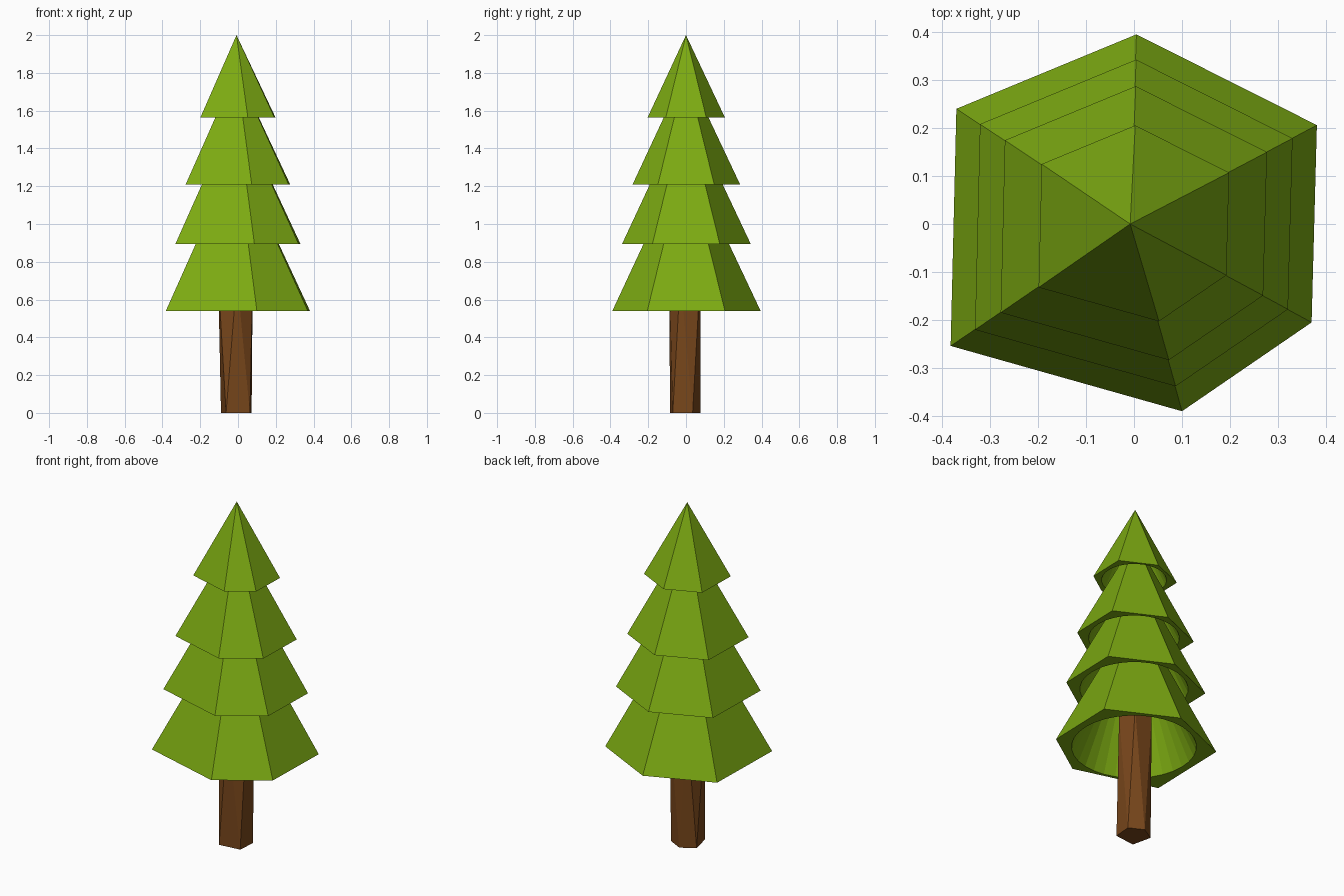
import bpy, bmesh
from math import sin, cos, pi

if "Cube" in bpy.data.objects:
    bpy.data.objects.remove(bpy.data.objects["Cube"])


def material(name, rgb):
    m = bpy.data.materials.new(name)
    m.diffuse_color = (*rgb, 1)
    m.use_nodes = True
    m.node_tree.nodes["Principled BSDF"].inputs["Base Color"].default_value = m.diffuse_color
    return m


def finish(bm, name, mat):
    bmesh.ops.recalc_face_normals(bm, faces=bm.faces[:])
    me = bpy.data.meshes.new(name)
    bm.to_mesh(me)
    bm.free()
    me.materials.append(mat)
    ob = bpy.data.objects.new(name, me)
    bpy.context.collection.objects.link(ob)
    return ob


def ring(bm, pts, z):
    return [bm.verts.new((x, y, z)) for x, y in pts]


def cone(bm, pts, z, tip):
    """Open-bottomed cone over an outline; returns its rim edges."""
    vs, apex = ring(bm, pts, z), bm.verts.new(tip)
    n = len(vs)
    for i in range(n):
        bm.faces.new((vs[i], vs[(i + 1) % n], apex))
    return [bm.edges.get((vs[i], vs[(i + 1) % n])) for i in range(n)]


leaf = material("leaf", (0.20, 0.40, 0.006))
bark = material("bark", (0.19, 0.062, 0.011))

# Foliage tiers: uneven hexagonal pyramids with a round conical hollow beneath
HEX = [(0.005, 0.395), (0.381, 0.206), (0.37, -0.205),
       (0.10, -0.39), (-0.382, -0.254), (-0.37, 0.24)]
CIRCLE = [(0.333 * cos(2 * pi * i / 32), 0.333 * sin(2 * pi * i / 32)) for i in range(32)]
TIERS = [(0.54, 1.0), (0.895, 0.867), (1.208, 0.727), (1.565, 0.52)]

for k, (z, s) in enumerate(TIERS):
    bm = bmesh.new()
    rim = cone(bm, [(x * s, y * s) for x, y in HEX], z, (-0.008, 0, z + 0.8365 * s))
    rim += cone(bm, [(x * s, y * s) for x, y in CIRCLE], z, (0, 0, z + 0.74 * s))
    bmesh.ops.triangle_fill(bm, edges=rim, use_beauty=True, normal=(0, 0, -1))
    finish(bm, f"foliage_tier_{k + 1}", leaf)

# Trunk: pentagon twisted half a step, then straight up into the foliage
FOOT = [(-0.063, -0.085), (0.063, -0.07), (0.072, 0.035), (-0.01, 0.077), (-0.09, 0.03)]
NECK = [(-0.006, -0.088), (0.078, -0.03), (0.055, 0.075), (-0.06, 0.075), (-0.105, -0.03)]
bm = bmesh.new()
a, b, c = ring(bm, FOOT, 0), ring(bm, NECK, 0.72), ring(bm, NECK, 1.08)
for i in range(5):
    j = (i + 1) % 5
    bm.faces.new((a[i], a[j], b[i]))
    bm.faces.new((a[j], b[j], b[i]))
    bm.faces.new((b[i], b[j], c[j], c[i]))
bm.faces.new(a[::-1])
bm.faces.new(c)
finish(bm, "trunk", bark)
